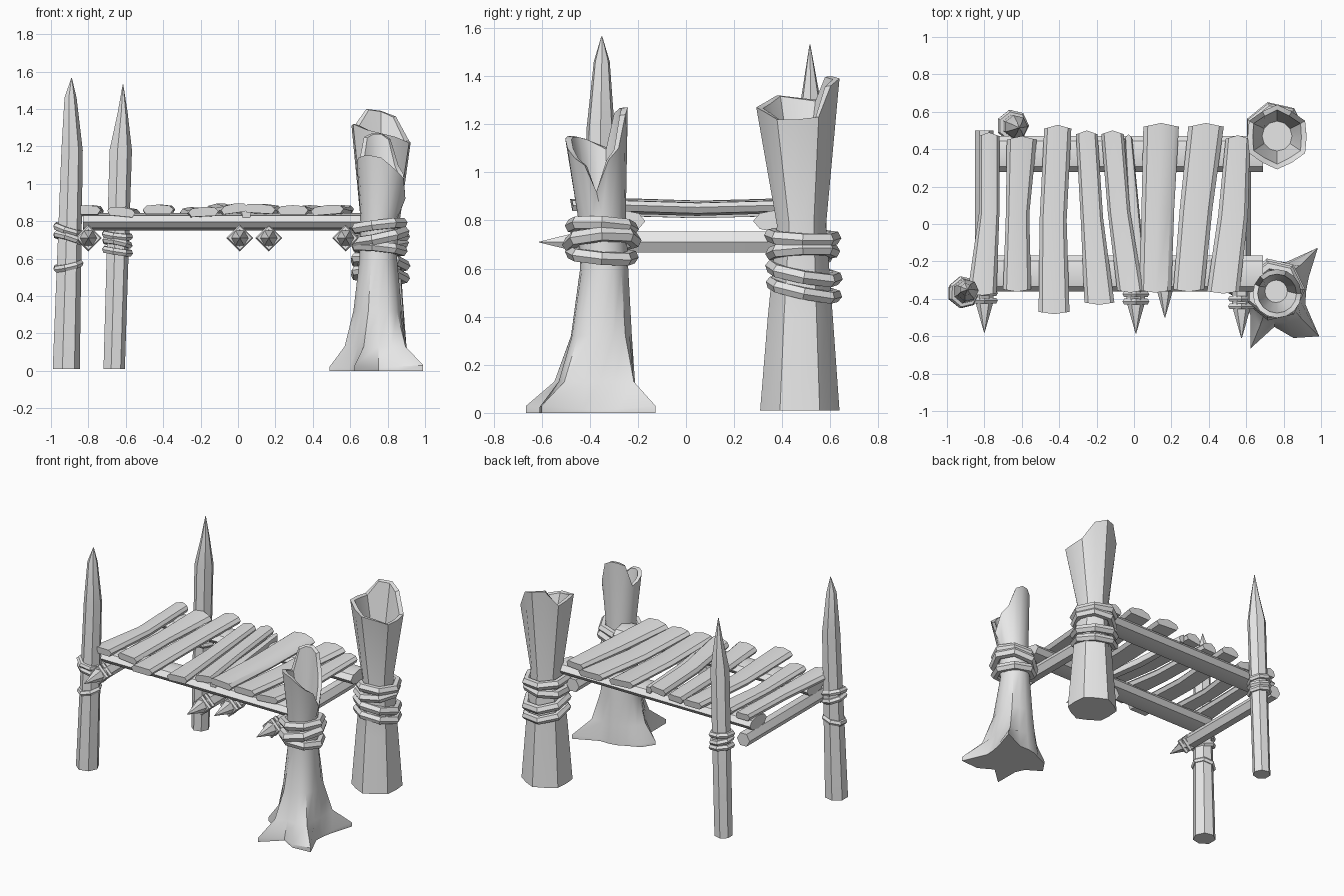
import bpy, bmesh, math
from mathutils import Vector

if "Cube" in bpy.data.objects:
    bpy.data.objects.remove(bpy.data.objects["Cube"])

wood = bpy.data.materials.new("grey_wood")
wood.diffuse_color = (0.8, 0.8, 0.8, 1)
wood.use_nodes = True
wood.node_tree.nodes["Principled BSDF"].inputs["Base Color"].default_value = wood.diffuse_color


def finish(obj, angle=35):
    obj.data.materials.append(wood)
    bpy.ops.object.select_all(action='DESELECT')
    obj.select_set(True)
    bpy.context.view_layer.objects.active = obj
    bpy.ops.object.shade_smooth_by_angle(angle=math.radians(angle))


def loft(name, rings, angle=35):
    """Skin a list of equal-length point rings and cap both ends."""
    bm = bmesh.new()
    vs = [[bm.verts.new(p) for p in r] for r in rings]
    n = len(rings[0])
    for a, b in zip(vs, vs[1:]):
        for i in range(n):
            j = (i + 1) % n
            bm.faces.new((a[i], a[j], b[j], b[i]))
    bm.faces.new(vs[0][::-1])
    bm.faces.new(vs[-1])
    bmesh.ops.recalc_face_normals(bm, faces=bm.faces)
    me = bpy.data.meshes.new(name)
    bm.to_mesh(me)
    bm.free()
    obj = bpy.data.objects.new(name, me)
    bpy.context.collection.objects.link(obj)
    finish(obj, angle)
    return obj


def ring(x, y, z, r, n):
    """Horizontal ring; z and r may be one number or one per point."""
    zs = z if isinstance(z, list) else [z] * n
    rs = r if isinstance(r, list) else [r] * n
    return [(x + rs[i] * math.cos(math.tau * i / n),
             y + rs[i] * math.sin(math.tau * i / n), zs[i]) for i in range(n)]


def rope(name, loc, major, minor, rot=(0, 0, 0), segs=7):
    bpy.ops.mesh.primitive_torus_add(major_segments=segs, minor_segments=6, location=loc,
                                     rotation=rot, major_radius=major, minor_radius=minor)
    obj = bpy.context.object
    obj.name = name
    finish(obj, 40)


def bar(name, a, b, ra, rb, n, up=1.0, point=0.0):
    """Straight pole from a to b, flattened by up, with an optional pointed end."""
    a, b = Vector(a), Vector(b)
    d = (b - a).normalized()
    side = d.cross(Vector((0, 0, 1))).normalized()
    top = side.cross(d) * up

    def circle(c, r):
        return [c + side * r * math.cos(math.tau * i / n) + top * r * math.sin(math.tau * i / n)
                for i in range(n)]
    rings = [circle(a, ra), circle(b, rb)]
    if point:
        rings.append(circle(b + d * point, 0.002))
    loft(name, rings)


# Sharpened left posts
loft("front_left_post", [ring(-0.922, -0.37, 0.01, 0.076, 7), ring(-0.89, -0.355, 1.18, 0.06, 7),
                         ring(-0.897, -0.35, 1.46, 0.034, 7), ring(-0.89, -0.35, 1.565, 0.002, 7)])
loft("back_left_post", [ring(-0.665, 0.53, 0.01, 0.06, 7), ring(-0.63, 0.52, 1.18, 0.063, 7),
                        ring(-0.618, 0.517, 1.38, 0.028, 7), ring(-0.615, 0.515, 1.53, 0.002, 7)])

# Front right stump: spreading roots, split jagged hollow top
roots = [.17, .20, .33, .17, .16, .16, .17, .22, .26, .17, .18, .33, .19, .27, .34, .18]
jag = [.92, 1.05, 1.1, 1.24, 1.27, 1.27, 1.25, 1.1, 1.12, 1.14, 1.15, 1.15, 1.14, 1.1, 1.06, 1.03]
loft("front_right_stump", [
    ring(.75, -.36, 0.0, roots, 16),
    ring(.75, -.36, [.012 + .1 * (r - .16) for r in roots], roots, 16),
    ring(.75, -.36, .13, [.148 + .32 * (r - .16) for r in roots], 16),
    ring(.75, -.35, .32, [.125 + .08 * (r - .16) for r in roots], 16),
    ring(.75, -.34, .6, .1, 16),
    ring(.755, -.35, .82, .1, 16),
    ring(.765, -.372, jag, .13, 16),
    ring(.765, -.372, [z - .004 for z in jag], .104, 16),
    ring(.76, -.36, .86, .06, 16)])

# Back right stump: broad hollow top with one raised splinter
rim = [1.22, 1.23, 1.36, 1.39, 1.4, 1.3, 1.31, 1.32, 1.29, 1.27, 1.25, 1.22]
flute = [.165 if i % 2 else .15 for i in range(12)]
loft("back_right_stump", [
    ring(.76, .473, .01, flute, 12),
    ring(.76, .475, .4, [r - .03 for r in flute], 12),
    ring(.76, .48, .78, .102, 12),
    ring(.765, .465, rim, [r + .008 for r in flute], 12),
    ring(.765, .465, [z - .004 for z in rim], [r - .02 for r in flute], 12),
    ring(.765, .47, 1.05, .08, 12)])

# Rope bindings: x, y, z, ring radius, rope radius, tilt x, tilt y
bindings = {
    "front_left_rope": [(-.91, -.365, .755, .068, .02, .1, .3), (-.91, -.365, .71, .068, .02, -.1, .3),
                        (-.91, -.365, .56, .066, .02, .1, -.22)],
    "back_left_rope": [(-.648, .525, .725, .068, .02, .1, .12), (-.648, .525, .685, .066, .02, -.1, .2),
                       (-.648, .525, .64, .068, .02, .05, .15)],
    "front_right_rope": [(.75, -.35, .775, .128, .03, -.05, -.12), (.75, -.35, .715, .138, .032, .06, -.2),
                         (.75, -.35, .655, .128, .03, -.08, .1)],
    "back_right_rope": [(.755, .485, .73, .135, .03, -.04, .08), (.755, .485, .67, .13, .03, .04, -.1),
                        (.755, .49, .58, .138, .03, -.18, .12), (.755, .49, .51, .138, .028, -.2, .1)],
}
for name, rows in bindings.items():
    for x, y, z, major, minor, tx, ty in rows:
        rope(name, (x, y, z), major, minor, (tx, ty, 0))

# Long flattened beams under the deck
for name, y in (("front_beam", -.265), ("back_beam", .375)):
    bar(name, (-.83, y, .797), (.69, y, .797), .096, .096, 8, up=.48)

# Cross poles and short pegs with sharpened, bound front ends: x, back y, tip y
for x, back, tip in ((-.8, .5, -.58), (.01, -.2, -.585), (.165, -.2, -.5), (.575, .45, -.61)):
    name = "cross_pole" if back > 0 else "peg"
    base = tip + .17
    bar(name, (x, back, .71), (x, base, .71), .05, .05, 6, point=.17)
    for k in (.0, .04):
        rope("peg_rope", (x, base + k, .71), .054, .018, (math.pi / 2, 0, 0), 4)

# Deck planks: (left x, right x) at back, middle, front; back y, front y, height, roll
planks = [
    ((-.83, -.72), (-.83, -.72), (-.89, -.735), .47, -.37, .86, .0),
    ((-.68, -.52), (-.685, -.56), (-.70, -.55), .45, -.35, .85, -.1),
    ((-.48, -.335), (-.505, -.36), (-.51, -.345), .51, -.47, .863, .0),
    ((-.31, -.195), (-.285, -.165), (-.265, -.105), .48, -.42, .85, .05),
    ((-.175, -.055), (-.14, -.02), (-.09, .05), .48, -.355, .868, .14),
    ((-.05, -.01), (-.03, .03), (.02, .07), .46, -.34, .845, .0),
    ((.05, .24), (.04, .215), (.03, .2), .52, -.355, .867, -.06),
    ((.29, .48), (.245, .42), (.21, .375), .52, -.35, .86, .0),
    ((.49, .62), (.45, .61), (.39, .565), .455, -.36, .86, .08)]
for back, mid, front, yb, yf, z, roll in planks:
    rings = []
    for (l, r), y, peak, sag in ((back, yb, .02, 0), (mid, (yb + yf) / 2, 0, -.012), (front, yf, -.012, 0)):
        c, w = (l + r) / 2, (r - l) / 2
        # Bevelled section with a slight crown
        section = [(-1, .0), (-.8, -.024), (.8, -.024), (1, .0), (.75, .02), (0, .026), (-.75, .02)]
        rings.append([(c + u * w, y + peak * (1 - abs(u)), z + sag + h + roll * u * w)
                      for u, h in section])
    loft("deck_plank", rings)
